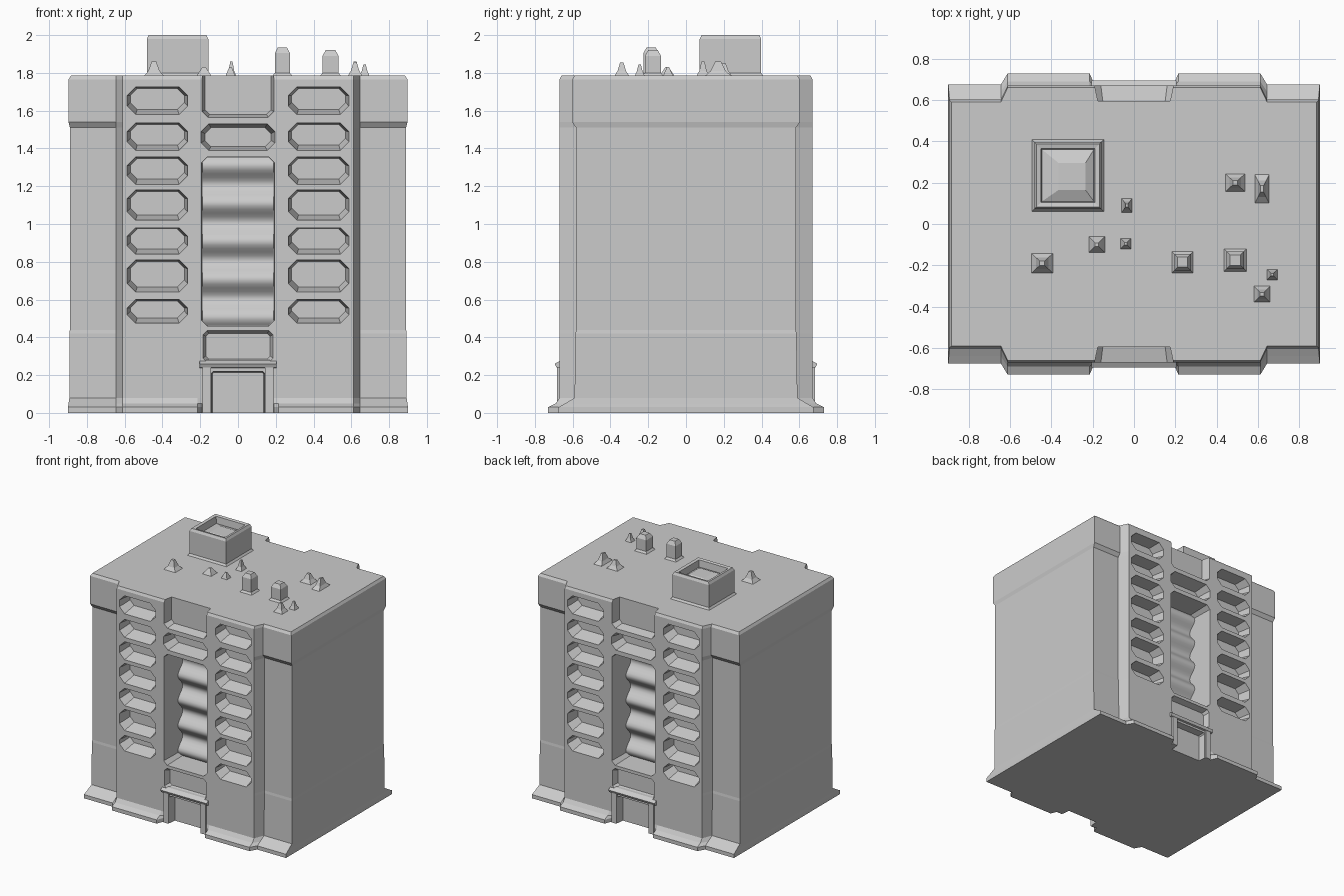
import bpy, bmesh
from math import sin, pi

if "Cube" in bpy.data.objects:
    bpy.data.objects.remove(bpy.data.objects["Cube"])


def loft(bm, rings):
    """Skin a stack of matching closed rings and cap both ends."""
    vs = [[bm.verts.new(p) for p in r] for r in rings]
    n = len(vs[0])
    for a, b in zip(vs, vs[1:]):
        for i in range(n):
            j = (i + 1) % n
            bm.faces.new((a[i], a[j], b[j], b[i]))
    bm.faces.new(vs[0][::-1])
    bm.faces.new(vs[-1])


def finish(bm, name):
    bmesh.ops.recalc_face_normals(bm, faces=bm.faces)
    me = bpy.data.meshes.new(name)
    bm.to_mesh(me)
    bm.free()
    ob = bpy.data.objects.new(name, me)
    bpy.context.collection.objects.link(ob)
    return ob


def solid(name, rings):
    bm = bmesh.new()
    loft(bm, rings)
    return finish(bm, name)


def octagon(s, y, cx, cz, w, h, c):
    """Chamfered rectangle standing in the facade plane."""
    w, h = w / 2, h / 2
    pts = [(w, h - c), (w - c, h), (c - w, h), (-w, h - c),
           (-w, c - h), (c - w, -h), (w - c, -h), (w, c - h)]
    return [(cx + x, s * y, cz + z) for x, z in pts]


def square(cx, cy, z, w, d=None):
    d = d or w
    return [(cx + a * w / 2, cy + b * d / 2, z)
            for a, b in ((-1, -1), (1, -1), (1, 1), (-1, 1))]


def plan(z, front, corner, side, mid=0.67):
    """Stepped floor plan, mirrored from one quarter."""
    q = [(side, corner), (0.645, corner), (0.612, front), (0.215, front), (0.19, mid)]
    half = q + [(-x, y) for x, y in reversed(q)]
    return [(x, y, z) for x, y in half] + [(-x, -y, z) for x, y in half]


# Main block with flared foot and thicker corner tops
body = solid("building_body", [
    plan(0, 0.73, 0.675, 0.9), plan(0.03, 0.73, 0.675, 0.9),
    plan(0.05, 0.69, 0.64, 0.897), plan(0.08, 0.67, 0.59, 0.893),
    plan(0.42, 0.67, 0.585, 0.893), plan(0.44, 0.67, 0.582, 0.89),
    plan(1.51, 0.67, 0.582, 0.89), plan(1.54, 0.67, 0.603, 0.897),
    plan(1.765, 0.67, 0.603, 0.897), plan(1.785, 0.66, 0.59, 0.885, 0.66)])

# Recesses cut in the front and the back
cut = bmesh.new()


def recess(s, cx, z0, z1, w, depth, c, shrink=0.04, drop=0.0):
    cz, h = (z0 + z1) / 2, z1 - z0
    loft(cut, [octagon(s, 0.8, cx, cz, w, h, c), octagon(s, 0.668, cx, cz, w, h, c),
               octagon(s, 0.67 - depth, cx, cz + drop, w - shrink, h - shrink, c * 0.8)])


windows = [(1.58, 1.725), (1.39, 1.535), (1.21, 1.355), (1.02, 1.18),
           (0.84, 0.98), (0.64, 0.81), (0.475, 0.6)]
for s in (-1, 1):
    for z0, z1 in windows:
        for cx in (-0.427, 0.427):
            recess(s, cx, z0, z1, 0.32, 0.11, 0.045, 0.035, 0.01)
    recess(s, 0, 1.39, 1.53, 0.39, 0.12, 0.04)
    recess(s, 0, 0.46, 1.355, 0.385, 0.25, 0.03, 0.01)
    recess(s, 0, 1.565, 1.9, 0.38, 0.075, 0.03, 0.03)
    recess(s, 0, 0.27, 0.435, 0.37, 0.05, 0.02, 0.03)
    recess(s, 0, -0.1, 0.22, 0.28, 0.06, 0.01, 0.01)
cutter = finish(cut, "recess_cutter")
cutter.hide_render = True
cutter.hide_viewport = True
mod = body.modifiers.new("recesses", "BOOLEAN")
mod.object = cutter
mod.operation = "DIFFERENCE"
mod.solver = "EXACT"

for s, side in ((-1, "front"), (1, "back")):
    # Rippled panel at the back of the tall stairwell recess
    n = 48
    wave = [(0.465 + 0.03 * sin(2 * pi * i / n * 4.5), 0.455 + 0.905 * i / n)
            for i in range(n + 1)]
    wave = [(0.38, 0.455)] + wave + [(0.38, 1.36)]
    panel = solid(side + "_rippled_panel",
                  [[(x, s * y, z) for y, z in wave] for x in (-0.195, 0.195)])
    for p in panel.data.polygons:
        p.use_smooth = len(p.vertices) == 4
    panel.data.set_sharp_from_angle(angle=0.7)
    # Canopy and jambs at the entrance
    prof = [(0.62, 0.225), (0.685, 0.24), (0.695, 0.26), (0.66, 0.28), (0.62, 0.28)]
    solid(side + "_entrance_canopy",
          [[(x, s * y, z) for y, z in prof] for x in (-0.205, 0.205)])
    for k in (-1, 1):
        solid(side + "_entrance_jamb",
              [square(k * 0.165, s * 0.65, 0, 0.045, 0.065),
               square(k * 0.165, s * 0.65, 0.24, 0.045, 0.065)])

# Roof house with sunken, slightly raised lid
solid("roof_house", [
    square(-0.32, 0.235, 1.77, 0.37), square(-0.32, 0.235, 1.8, 0.325),
    square(-0.32, 0.235, 1.98, 0.325), square(-0.32, 0.235, 2.0, 0.305),
    square(-0.32, 0.235, 1.995, 0.26), square(-0.32, 0.235, 1.94, 0.25),
    square(-0.3, 0.23, 1.965, 0.13)])

# Roof chimneys: x, y, top, width
for x, y, top, w in ((0.235, -0.185, 1.935, 0.08), (0.49, -0.175, 1.92, 0.085)):
    solid("roof_chimney", [square(x, y, 1.775, w + 0.04), square(x, y, 1.8, w),
                           square(x, y, top - 0.03, w), square(x, y, top, w * 0.6)])

# Small roof vents: x, y, top, width, depth
for x, y, top, w, d in ((-0.445, -0.19, 1.86, 0.12, 0.11), (-0.18, -0.1, 1.83, 0.09, 0.09),
                        (-0.04, -0.095, 1.83, 0.06, 0.06), (-0.035, 0.09, 1.86, 0.06, 0.08),
                        (0.49, 0.2, 1.85, 0.11, 0.1), (0.62, 0.17, 1.86, 0.08, 0.16),
                        (0.62, -0.34, 1.855, 0.09, 0.09), (0.67, -0.245, 1.845, 0.06, 0.06)):
    solid("roof_vent", [square(x, y, 1.775, w, d),
                        square(x, y, 1.81, w * 0.5, d * 0.5),
                        square(x, y, top, w * 0.2, d * 0.2)])
